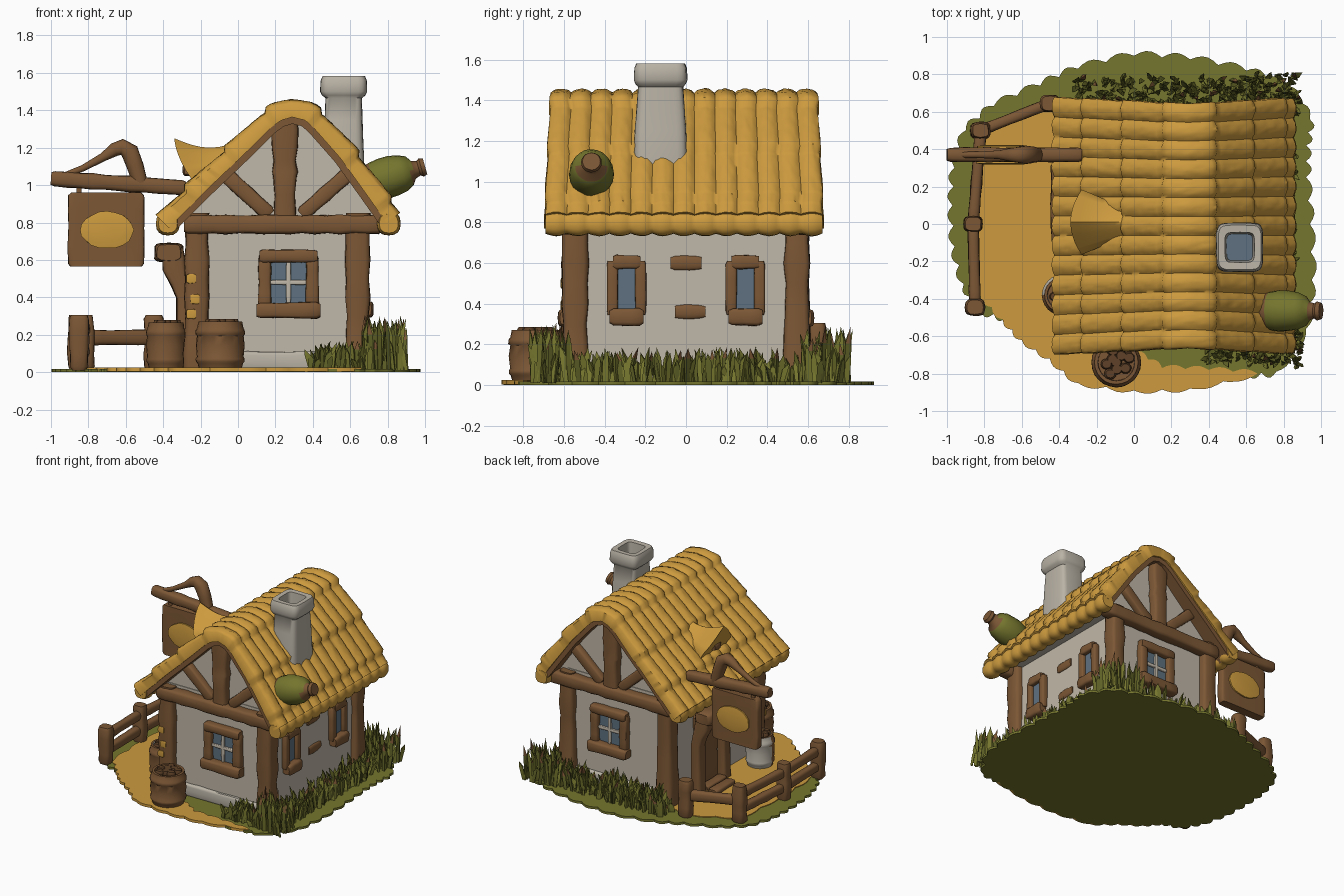
import bpy, bmesh, math, random
from mathutils import Vector as V

if "Cube" in bpy.data.objects:
    bpy.data.objects.remove(bpy.data.objects["Cube"])
random.seed(4)

def mat(name, r, g, b):
    m = bpy.data.materials.new(name)
    m.diffuse_color = [((c / 255 + .055) / 1.055) ** 2.4 for c in (r, g, b)] + [1]
    m.use_nodes = True
    m.node_tree.nodes["Principled BSDF"].inputs["Base Color"].default_value = m.diffuse_color
    return m
STRAW, WALL, WOOD = mat("straw", 204, 154, 62), mat("plaster", 192, 183, 168), mat("wood", 124, 87, 53)
DARK, OLIVE, DEEP = mat("dark wood", 94, 65, 40), mat("olive", 117, 118, 46), mat("deep green", 94, 96, 38)
GLASS, STONE = mat("glass", 94, 113, 128), mat("stone", 186, 179, 166)

def finish(name, bm, mats, angle=50):
    bmesh.ops.recalc_face_normals(bm, faces=bm.faces[:])
    me = bpy.data.meshes.new(name)
    bm.to_mesh(me); bm.free()
    for m in mats: me.materials.append(m)
    ob = bpy.data.objects.new(name, me)
    bpy.context.collection.objects.link(ob)
    bpy.ops.object.select_all(action='DESELECT')
    ob.select_set(True); bpy.context.view_layer.objects.active = ob
    bpy.ops.object.shade_smooth_by_angle(angle=math.radians(angle))
    return ob

# rounded-square (power .5) or round (power 1) section swept along points
def sweep(name, pts, sizes, mats, power=.5, sides=16, jit=.03, curve=False, rule=None):
    pts = [V(p) for p in pts]
    mats = mats if isinstance(mats, list) else [mats]
    bm, rings = bmesh.new(), []
    for i, (p, (w, h)) in enumerate(zip(pts, sizes)):
        t = (pts[min(i + 1, len(pts) - 1)] - pts[max(i - 1, 0)]) if curve else pts[-1] - pts[0]
        t.normalize()
        side = (V((0, 1, 0)) if curve or abs(t.z) > .3 else V((0, 0, 1))).cross(t).normalized()
        up, k, ring = t.cross(side), 1 + random.uniform(-jit, jit) * 2, []
        for j in range(sides):
            a = 2 * math.pi * j / sides
            c, s = math.cos(a), math.sin(a)
            f = k * (1 + random.uniform(-jit, jit))
            ring.append(bm.verts.new(p + side * w * f * math.copysign(abs(c) ** power, c) + up * h * f * math.copysign(abs(s) ** power, s)))
        rings.append(ring)
    for a, b in zip(rings, rings[1:]):
        for j in range(sides):
            bm.faces.new((a[j], a[(j + 1) % sides], b[(j + 1) % sides], b[j]))
    bm.faces.new(rings[0]); bm.faces.new(rings[-1])
    bm.normal_update()
    if rule:
        bmesh.ops.recalc_face_normals(bm, faces=bm.faces[:])
        for f in bm.faces: f.material_index = rule(f)
    return finish(name, bm, mats)

def beam(name, a, b, w, h, m=WOOD, power=.5, jit=.035):
    a, b = V(a), V(b)
    e = min(.02 / (b - a).length, .2)
    n = max(3, int((b - a).length / .07))
    ts = [0] + [e + (1 - 2 * e) * i / n for i in range(n + 1)] + [1]
    return sweep(name, [a.lerp(b, t) for t in ts], [(w * k, h * k) for k in [.8] + [1] * (n + 1) + [.8]], m, power, jit=jit)

# flat plate extruded from an outline, with scalloped edges
def plate(name, pts, z0, z1, m, bump=0, n=2):
    out = []
    for p, q in zip(pts, pts[1:] + pts[:1]):
        p, q = V(p), V(q)
        nrm = V((q.y - p.y, p.x - q.x)).normalized()
        for i in range(n * 5):
            out.append(p.lerp(q, i / (n * 5)) + nrm * bump * abs(math.sin(math.pi * i / 5)))
    prism(name, [(p.x, p.y, z0) for p in out], (0, 0, z1 - z0), m)
def prism(name, pts, vec, m):
    bm = bmesh.new()
    f = bm.faces.new([bm.verts.new(p) for p in pts])
    g = bmesh.ops.extrude_face_region(bm, geom=[f])
    bmesh.ops.translate(bm, vec=vec, verts=[v for v in g['geom'] if isinstance(v, bmesh.types.BMVert)])
    finish(name, bm, [m], 30)

# ground and sandy yard
plate("ground", [(.94, 0), (.92, .25), (.92, .42), (.94, .56), (.82, .74), (.6, .82), (.3, .88), (0, .9), (-.3, .83), (-.5, .74), (-.75, .63),
      (-.9, .5), (-.96, .3), (-.97, .1), (-.96, -.12), (-.91, -.32), (-.82, -.46), (-.68, -.5), (-.6, -.6), (-.44, -.7),
      (-.3, -.83), (0, -.87), (.3, -.86), (.6, -.8), (.76, -.79), (.92, -.56), (.95, -.3)], 0, .018, OLIVE, .03)
plate("sand_yard", [(-.2, .6), (-.48, .62), (-.8, .46), (-.83, 0), (-.82, -.38), (-.7, -.51), (-.6, -.62), (-.45, -.72), (-.3, -.85),
      (0, -.89), (.3, -.88), (.66, -.8), (.4, -.78), (.15, -.77), (0, -.68), (-.2, -.6)], .004, .024, STRAW, .02)

# plaster walls, and gables flaring out to meet the roof
prism("walls", [(x, -.55, z) for x, z in ((-.23, .01), (.66, .01), (.655, .86), (-.225, .86))], (0, 1.1, 0), WALL)
prism("gables", [(x, -.545, z) for x, z in ((-.28, .8), (.74, .8), (.73, .87), (.6, 1.06), (.45, 1.25), (.35, 1.345), (.22, 1.345), (.01, 1.14), (-.28, .86))], (0, 1.09, 0), WALL)

# window: origin, wall direction u, outward normal n, half width and height of the glass, frame thickness
def window(name, o, u, n, w, h, r, bars):
    o, u, n = V(o), V(u), V(n)
    P = lambda a, z, d=0: o + u * a + n * d + V((0, 0, z))
    bm = bmesh.new()
    bm.faces.new([bm.verts.new(P(a, z, .015)) for a, z in ((-w, -h), (w, -h), (w, h), (-w, h))])
    bmesh.ops.solidify(bm, geom=bm.faces[:], thickness=.005)
    finish(name + "_glass", bm, [GLASS])
    for s in (-1, 1):
        beam(name + "_jamb", P(s * (w + r * .8), -h - .03, .015), P(s * (w + r * .8), h + .035, .015), r, r)
    e = .055 if bars else .02
    beam(name + "_lintel", P(-w - e, h + .03, .02), P(w + e, h + .03, .02), r * 1.1, .034)
    beam(name + "_sill", P(-w - e - .015, -h - .04, .03), P(w + e + .015, -h - .04, .03), r * 1.4, .042)
    if bars:
        beam(name + "_bar", P(0, -h, .02), P(0, h, .02), .013, .011, WALL)
        beam(name + "_crossbar", P(-w, 0, .02), P(w, 0, .02), .011, .013, WALL)

# timber frame on front and back
for s, tag in ((-1, "front"), (1, "back")):
    y = s * .56
    for x in (-.22, .64):
        sweep(tag + "_corner_post", [(x, s * .545, z) for z in (.01, .1, .2, .3, .4, .5, .6, .7, .85)],
              [(r, r) for r in (.075, .072, .066, .062, .064, .06, .064, .06, .062)], WOOD, jit=.04)
    beam(tag + "_cross_beam", (-.29, s * .575, .79), (.77, s * .575, .79), .05, .05)
    sweep(tag + "_king_post", [(.25, y, z) for z in (.83, .95, 1.05, 1.07, 1.13, 1.2, 1.3, 1.38)],
          [(r, .05) for r in (.06, .055, .06, .072, .06, .07, .075, .06)], WOOD)
    beam(tag + "_brace_left", (.17, y, .84), (-.07, y, 1.06), .04, .035)
    beam(tag + "_brace_right", (.34, y, .84), (.59, y, 1.06), .04, .035)
    beam(tag + "_footing", (-.1, s * .555, .06), (.6, s * .555, .06), .022, .05, STONE)
    window(tag + "_window", (.27, s * .55, .48), (1, 0, 0), (0, s, 0), .1, .11, .034, True)
    window("side_window", (.655, s * .292, .475), (0, 1, 0), (1, 0, 0), .048, .1, .027, False)
for z, y in ((.6, 0), (.36, .02)):
    beam("bare_brick_patch", (.655, y - .075, z), (.655, y + .075, z), .016, .035, WOOD, .9)
for z, x in ((.5, -.25), (.39, -.23), (.31, -.25)):
    beam("straw_patch", (x - .025, -.61, z), (x + .025, -.61, z), .006, .025, STRAW)

# roof profile, left eave over the ridge to the right eave
RP = [V(p) for p in ((-.42, .82), (-.2, 1.04), (.01, 1.24), (.13, 1.36), (.2, 1.41), (.29, 1.435), (.39, 1.41), (.45, 1.36), (.6, 1.19), (.73, 1.01), (.85, .84))]
CUM = [0]
for a, b in zip(RP, RP[1:]): CUM.append(CUM[-1] + (b - a).length)
def at(s):
    s = min(max(s, 0), CUM[-1] - 1e-6)
    i = max(k for k in range(len(RP) - 1) if CUM[k] <= s)
    return RP[i].lerp(RP[i + 1], (s - CUM[i]) / (CUM[i + 1] - CUM[i]))
def roof_slab(name, m, outer, inner, y0, y1, ribs):
    bm, nu, nv = bmesh.new(), 72, 104
    O, I = [], []
    for i in range(nu + 1):
        s = CUM[-1] * i / nu
        p, t = at(s), at(s + .05) - at(s - .05)
        n = V((-t.y, t.x)).normalized()
        d = abs(s - CUM[5])
        saw = ((d + .15) / .3) % 1
        o, q = [], []
        for j in range(nv + 1):
            v = j / nv
            y = y0 + (y1 - y0) * v + (v - .5) * .07 * (d - .45 + .25 * saw * ribs)
            h = outer + ribs * (.02 * abs(math.sin(math.pi * 13 * v)) ** .7 + .026 * saw - .009 + random.uniform(-.003, .003))
            o.append(bm.verts.new((p.x + n.x * h, y, p.y + n.y * h)))
            q.append(bm.verts.new((p.x + n.x * inner, y, p.y + n.y * inner)))
        O.append(o); I.append(q)
    for i in range(nu):
        for j in range(nv):
            for G in (O, I): bm.faces.new((G[i][j], G[i + 1][j], G[i + 1][j + 1], G[i][j + 1]))
        for j in (0, nv): bm.faces.new((O[i][j], O[i + 1][j], I[i + 1][j], I[i][j]))
    for j in range(nv):
        for i in (0, nu): bm.faces.new((O[i][j], O[i][j + 1], I[i][j + 1], I[i][j]))
    finish(name, bm, [m], 55)
roof_slab("thatch_roof", STRAW, 0, -.07, -.675, .655, 1)
roof_slab("roof_boards", WOOD, -.06, -.105, -.668, .648, 0)
# lumpy straw rolls along the eaves
for x in (-.375, .806):
    sweep("eave_roll", [(x, -.69 + 1.36 * i / 78, .795) for i in range(79)],
          [(k, k) for k in [.05 + .013 * abs(math.sin(math.pi * i / 6)) for i in range(79)]], STRAW, .8, jit=.008)

# small thatched dormer hood on the left slope
bm, rings = bmesh.new(), []
for i in range(9):
    t = i / 8
    w, ridge, x = .17 * (1 - t) ** .75 + .004, 1.25 - .05 * math.sin(math.pi * t), -.34 + .38 * t
    ring = [bm.verts.new((x + .06 * j * j * (1 - t), .01 + w * j, ridge - .17 * abs(j) ** 1.2 * (1 - t))) for j in [k / 5 - 1 for k in range(11)]]
    ring += [bm.verts.new((x + .14 * (1 - t), .01 + w * j, .96 + .24 * t)) for j in (.8, 0, -.8)]
    rings.append(ring)
for a, b in zip(rings, rings[1:]):
    for j in range(14): bm.faces.new((a[j], a[(j + 1) % 14], b[(j + 1) % 14], b[j]))
bm.faces.new(rings[0]); bm.faces.new(rings[-1])
finish("dormer_hood", bm, [STRAW])
beam("dormer_vent", (-.265, -.03, 1.08), (-.265, .05, 1.08), .03, .03, WOOD)

# hollow chimney
sweep("chimney", [(.565, -.125, z) for z in (1.03, 1.15, 1.25, 1.35, 1.465, 1.48, 1.5, 1.56, 1.582, 1.58, 1.44)],
      [(.108, .13), (.11, .132), (.105, .128), (.1, .118), (.098, .112), (.118, .125), (.125, .131), (.125, .131), (.115, .12), (.078, .08), (.07, .072)],
      [STONE, GLASS], .35, 24, .008, rule=lambda f: 1 if f.normal.z > .9 and f.calc_center_median().z < 1.5 else 0)

# green jar lying on the roof
a, b = V((.655, -.465, 1.0)), V((1.0, -.465, 1.1))
sweep("roof_jar", [a.lerp(b, t) for t in (0, .08, .2, .35, .5, .65, .76, .82, .9, .94, 1)],
      [(r, r) for r in (.06, .085, .1, .108, .108, .1, .078, .048, .04, .05, .044)], [OLIVE, WOOD], 1, 20, .015,
      rule=lambda f: 1 if f.calc_center_median().x > .925 or f.calc_center_median().x < .7 else 0)

# hanging sign
beam("sign_arm", (-1, .37, 1.035), (-.28, .37, .985), .04, .042, WOOD, .7)
sweep("sign_bracket", [(-.93, .37, 1.05), (-.83, .37, 1.09), (-.72, .37, 1.15), (-.66, .37, 1.19), (-.62, .37, 1.205), (-.58, .37, 1.18), (-.55, .37, 1.1), (-.52, .37, 1.0)],
      [(r, r) for r in (.016, .018, .022, .034, .042, .046, .045, .04)], WOOD, .9, curve=True)
sweep("sign_board", [(-.705, .37, z) for z in (.565, .58, .67, .77, .87, .945, .96)],
      [(w, .035) for w in (.19, .205, .203, .2, .204, .205, .19)], WOOD, .25, 24, .008)
sweep("sign_emblem", [(-.7, y, .76) for y in (.318, .324, .416, .422)], [(.1, .06), (.14, .098), (.14, .098), (.1, .06)], STRAW, 1, 20)
for x in (-.85, -.56):
    beam("sign_hanger", (x, .37, .94), (x, .37, 1.02), .014, .014, WOOD)

# door with porch lintel on the left side
beam("door", (-.24, .1, .02), (-.24, .1, .6), .025, .13, WOOD, .2)
for y in (-.06, .26):
    sweep("door_post", [(x, y, z) for x, z in ((-.29, .02), (-.29, .2), (-.29, .4), (-.31, .47), (-.34, .55), (-.35, .66))],
          [(r, .045) for r in (.045, .04, .04, .05, .06, .06)], WOOD)
beam("door_lintel", (-.37, -.11, .64), (-.37, .33, .64), .075, .05)
for x, dy in ((-.31, .0), (-.4, .02)):
    beam("door_step", (x, -.02 + dy, .035), (x, .22 + dy, .035), .04, .022)

# barrels with lumpy contents
def barrel(name, x, y, r, h, mats, rule=None):
    prof = ((0, .86), (.12, .93), (.16, 1), (.22, 1), (.26, .96), (.5, 1), (.7, .97), (.74, 1.02), (.82, 1.02), (.86, .94), (1, .9), (1, .76), (.93, .74))
    sweep(name, [(x, y, .015 + h * t) for t, k in prof], [(r * k, r * k) for t, k in prof], mats, 1, 24, .008, rule=rule)
    for i in range(9):
        a, d = i * 2.4, r * .6 * math.sqrt(i / 9)
        beam(name + "_contents", (x + d * math.cos(a), y + d * math.sin(a), h * .85), (x + d * math.cos(a), y + d * math.sin(a), h + .03), r * .24, r * .22, DARK, 1)
barrel("front_barrel", -.095, -.74, .13, .255, WOOD)
barrel("yard_bucket", -.385, -.38, .105, .25, [WOOD, STONE], lambda f: 1 if f.normal.y > .1 else 0)

# fence around the yard
posts = [V((-.85, -.445, 0)), V((-.86, 0, 0)), V((-.82, .5, 0)), V((-.45, .645, 0))]
for i, p in enumerate(posts):
    beam("fence_post", p + V((0, 0, .01)), p + V((0, 0, .305)), .05, .043, WOOD, .65, .05)
    if i:
        for z in ((.23, .11) if i < 3 else (.185,)):
            beam("fence_rail", posts[i - 1] + V((0, 0, z)), p + V((0, 0, z)), .03, .036 if i < 3 else .042, WOOD, .7)

# tufts of grass: leaning three-sided leaves
bm = bmesh.new()
def tuft(n, x0, x1, y0, y1, h0, h1):
    for _ in range(n):
        x, y, h, a = random.uniform(x0, x1), random.uniform(y0, y1), random.uniform(h0, h1), random.uniform(0, 6.28)
        lean = V((random.uniform(-.04, .04), random.uniform(-.04, .04), 0))
        r, rings = random.uniform(.013, .02), []
        m = random.choice((0, 0, 0, 0, 1, 2)) if h > .15 else random.choice((0, 0, 1))
        for t, k in ((0, .8), (.7, 1)):
            c = V((x, y, .01 + h * t)) + lean * t * t
            rings.append([bm.verts.new(c + V((math.cos(a + q * 2.094), math.sin(a + q * 2.094), 0)) * r * k) for q in range(3)])
        tip = bm.verts.new(V((x, y, .01 + h)) + lean)
        for q in range(3):
            A, B = rings
            f1 = bm.faces.new((A[q], A[(q + 1) % 3], B[(q + 1) % 3], B[q]))
            f2 = bm.faces.new((B[q], B[(q + 1) % 3], tip))
            f1.material_index, f2.material_index = min(m, 1), m
tuft(300, .69, .86, -.68, .7, .07, .18)
tuft(85, .38, .7, -.74, -.6, .06, .16)
tuft(85, .66, .9, -.76, -.58, .1, .3)
tuft(270, -.34, .7, .61, .78, .08, .21)
tuft(90, .62, .88, .58, .8, .1, .28)
finish("grass", bm, [OLIVE, DEEP, WOOD], 80)
